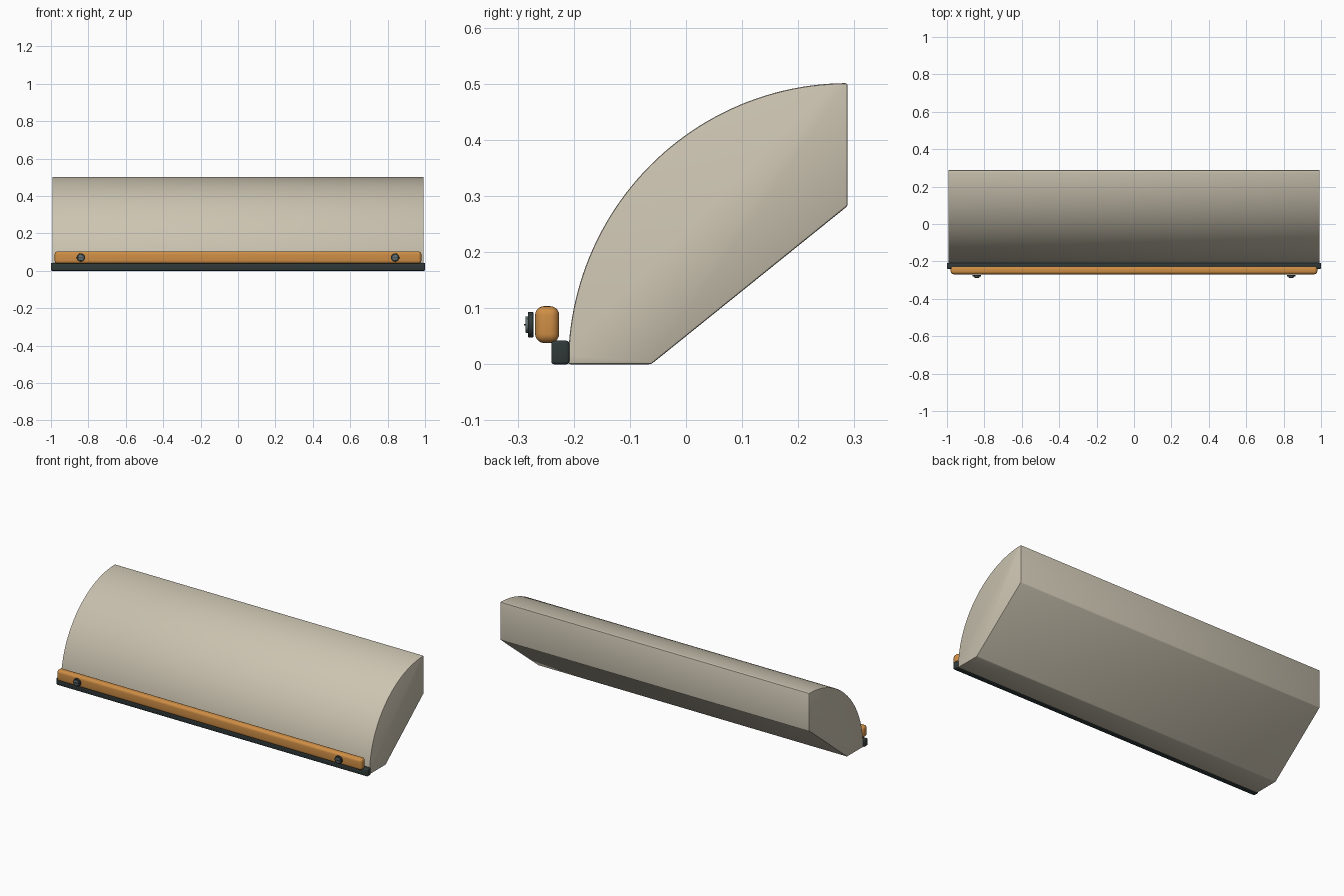
import bpy, bmesh, math

if "Cube" in bpy.data.objects:
    bpy.data.objects.remove(bpy.data.objects["Cube"])


def material(name, color):
    m = bpy.data.materials.new(name)
    m.diffuse_color = (*color, 1)
    m.use_nodes = True
    m.node_tree.nodes["Principled BSDF"].inputs["Base Color"].default_value = m.diffuse_color
    return m


TAN = material("warm_beige", (0.60, 0.55, 0.44))
ORANGE = material("orange", (0.62, 0.27, 0.06))
DARK = material("dark_rubber", (0.03, 0.04, 0.04))
STEEL = material("steel", (0.13, 0.16, 0.17))


def finish(ob, name, mat, bevel=0, segments=3):
    ob.name = name
    ob.data.materials.append(mat)
    if bevel:
        b = ob.modifiers.new("Bevel", 'BEVEL')
        b.width, b.segments = bevel, segments
        b.limit_method = 'ANGLE'
        b.angle_limit = math.radians(30)
    bpy.ops.object.select_all(action='DESELECT')
    ob.select_set(True)
    bpy.context.view_layer.objects.active = ob
    if bevel:
        bpy.ops.object.modifier_apply(modifier="Bevel")
    bpy.ops.object.shade_smooth_by_angle(angle=math.radians(35))
    return ob


def box(name, lo, hi, mat, bevel=0, segments=3):
    bpy.ops.mesh.primitive_cube_add(
        size=1, location=[(a + b) / 2 for a, b in zip(lo, hi)])
    ob = bpy.context.object
    ob.scale = [b - a for a, b in zip(lo, hi)]
    bpy.ops.object.transform_apply(location=False, rotation=False, scale=True)
    return finish(ob, name, mat, bevel, segments)


def disc(name, x, y0, y1, z, r, mat, bevel=0):
    bpy.ops.mesh.primitive_cylinder_add(
        vertices=32, radius=r, depth=y1 - y0,
        location=(x, (y0 + y1) / 2, z), rotation=(math.pi / 2, 0, 0))
    return finish(bpy.context.object, name, mat, bevel, 2)


# Quarter-round body: side profile extruded along x
R, CY, HALF = 0.498, 0.288, 0.993
steps = 48
profile = [(CY - R * math.cos(t), 0.501 * math.sin(t))
           for t in (math.pi / 2 * i / steps for i in range(steps + 1))]
profile += [(CY, 0.282), (-0.062, 0.0)]
bm = bmesh.new()
face = bm.faces.new([bm.verts.new((-HALF, y, z)) for y, z in profile])
ext = bmesh.ops.extrude_face_region(bm, geom=[face])
bmesh.ops.translate(bm, vec=(2 * HALF, 0, 0),
                    verts=[v for v in ext["geom"] if isinstance(v, bmesh.types.BMVert)])
bmesh.ops.recalc_face_normals(bm, faces=bm.faces)
mesh = bpy.data.meshes.new("curved_body")
bm.to_mesh(mesh)
bm.free()
body = bpy.data.objects.new("curved_body", mesh)
bpy.context.collection.objects.link(body)
finish(body, "curved_body", TAN, 0.004, 2)

# Front lower seal strip and orange bumper bar
box("base_strip", (-1, -0.240, 0), (1, -0.208, 0.042), DARK, 0.005)
box("bumper_bar", (-0.98, -0.269, 0.038), (0.98, -0.226, 0.1035), ORANGE, 0.016, 5)

# Slotted screws with washers at both ends
for side, x in (("left", -0.84), ("right", 0.84)):
    z = 0.0705
    disc(side + "_screw_washer", x, -0.2815, -0.272, z, 0.0225, DARK, 0.001)
    disc(side + "_screw_head", x, -0.286, -0.281, z, 0.0145, STEEL, 0.001)
    box(side + "_screw_slot", (x - 0.010, -0.289, z - 0.0015),
        (x + 0.010, -0.285, z + 0.0015), DARK)
